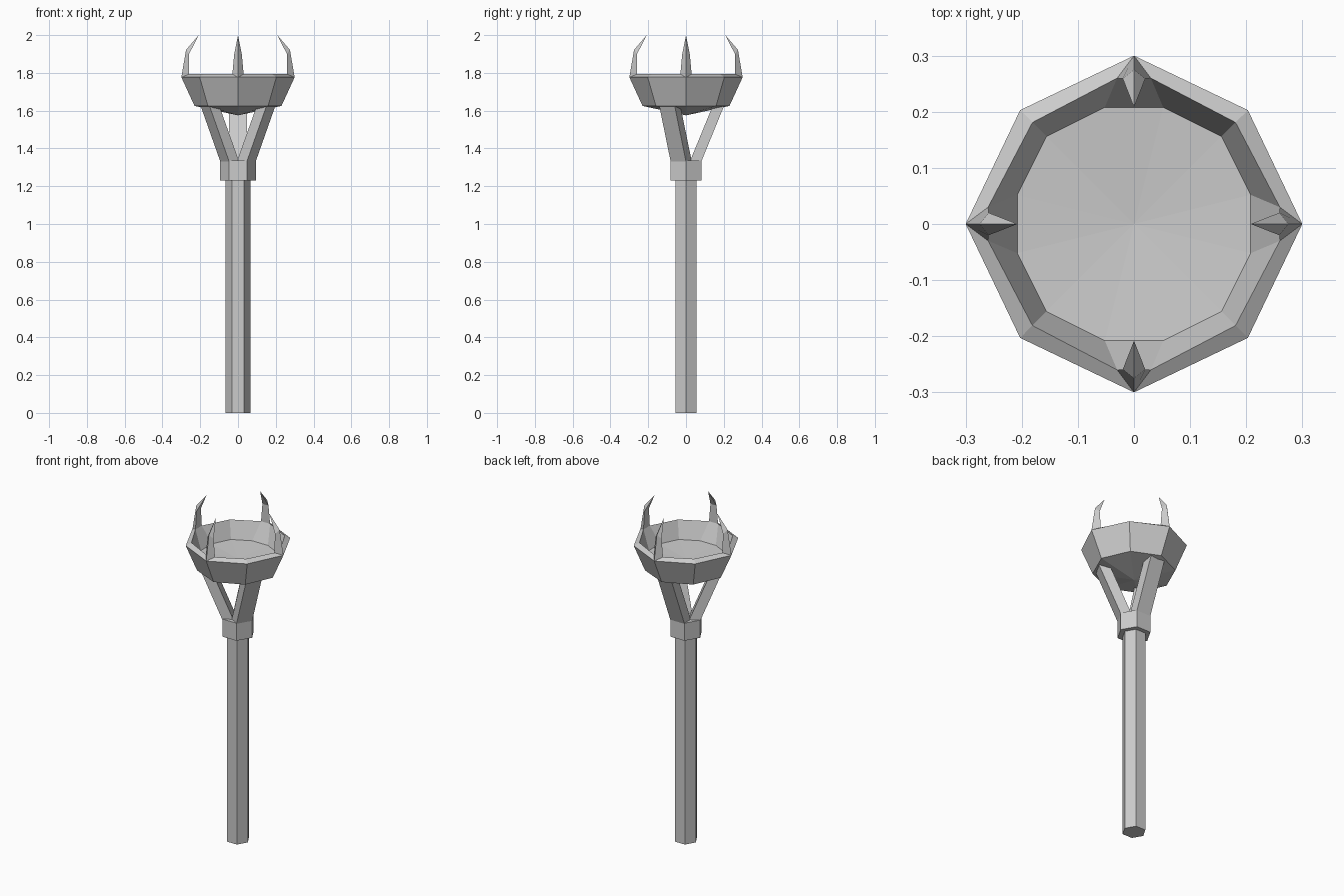
import bpy, bmesh
from math import cos, sin, pi, radians
from mathutils import Matrix, Vector

if "Cube" in bpy.data.objects:
    bpy.data.objects.remove(bpy.data.objects["Cube"])


def finish(name, bm):
    bmesh.ops.recalc_face_normals(bm, faces=bm.faces)
    me = bpy.data.meshes.new(name)
    bm.to_mesh(me)
    bm.free()
    ob = bpy.data.objects.new(name, me)
    bpy.context.collection.objects.link(ob)
    return ob


def hex_prism(name, r, z0, z1):
    bm = bmesh.new()
    rings = [[bm.verts.new((r * cos(i * pi / 3), r * sin(i * pi / 3), z)) for i in range(6)]
             for z in (z0, z1)]
    bridge(bm, *rings)
    bm.faces.new(rings[0])
    bm.faces.new(rings[1])
    return finish(name, bm)


def bridge(bm, a, b):
    n = len(a)
    for i in range(n):
        j = (i + 1) % n
        bm.faces.new((a[i], a[j], b[j], b[i]))


def fan(bm, ring, z):
    c = bm.verts.new((0, 0, z))
    for i in range(len(ring)):
        bm.faces.new((ring[i], ring[(i + 1) % len(ring)], c))


# Shaft and collar
hex_prism("shaft", 0.065, 0, 1.24)
hex_prism("collar", 0.094, 1.23, 1.335)

# Three slanted struts growing out of alternate collar faces
for k, deg in enumerate((90, 210, 330)):
    bm = bmesh.new()
    rings = []
    for r_in, r_out, z in ((0.02, 0.081, 1.33), (0.14, 0.2, 1.622)):
        rings.append([bm.verts.new(p) for p in ((r_in, -0.047, z), (r_out, -0.047, z),
                                                (r_out, 0.047, z), (r_in, 0.047, z))])
    bridge(bm, *rings)
    bm.faces.new(rings[0])
    bm.faces.new(rings[1])
    bm.transform(Matrix.Rotation(radians(deg), 4, 'Z'))
    finish(f"strut_{k + 1}", bm)

# Octagonal bowl: outer rings of 8, inner rings of 12 (corners split at the prongs)
bm = bmesh.new()


def ring8(r_axis, r_diag, z):
    return [bm.verts.new(((r_diag if i % 2 else r_axis) * cos(i * pi / 4),
                          (r_diag if i % 2 else r_axis) * sin(i * pi / 4), z)) for i in range(8)]


def ring12(r, half, diag, z):
    out = []
    for q in range(4):
        rot = Matrix.Rotation(q * pi / 2, 3, 'Z')
        out += [bm.verts.new(rot @ Vector(p))
                for p in ((r, -half, z), (r, half, z), (diag, diag, z))]
    return out


base = ring8(0.23, 0.225, 1.625)
outer = ring8(0.3, 0.287, 1.777)
rim = ring12(0.26, 0.03, 0.181, 1.793)
floor = ring12(0.208, 0.052, 0.156, 1.69)
fan(bm, base, 1.575)
bridge(bm, base, outer)
for q in range(4):
    a, d, n = outer[2 * q], outer[2 * q + 1], outer[(2 * q + 2) % 8]
    bm.faces.new((a, d, rim[3 * q + 2], rim[3 * q + 1]))
    bm.faces.new((d, n, rim[(3 * q + 3) % 12], rim[3 * q + 2]))
bridge(bm, rim, floor)
fan(bm, floor, 1.675)
finish("bowl", bm)

# Four curved prongs rising from the rim corners
for q in range(4):
    bm = bmesh.new()
    low = [bm.verts.new(p) for p in ((0.3, 0, 1.777), (0.26, 0.03, 1.793), (0.26, -0.03, 1.793))]
    mid = [bm.verts.new(p) for p in ((0.275, 0, 1.922), (0.259, 0.02, 1.9), (0.259, -0.02, 1.9))]
    tip = bm.verts.new((0.208, 0, 2.0))
    bridge(bm, low, mid)
    for i in range(3):
        bm.faces.new((mid[i], mid[(i + 1) % 3], tip))
    bm.transform(Matrix.Rotation(q * pi / 2, 4, 'Z'))
    finish(f"prong_{q + 1}", bm)
